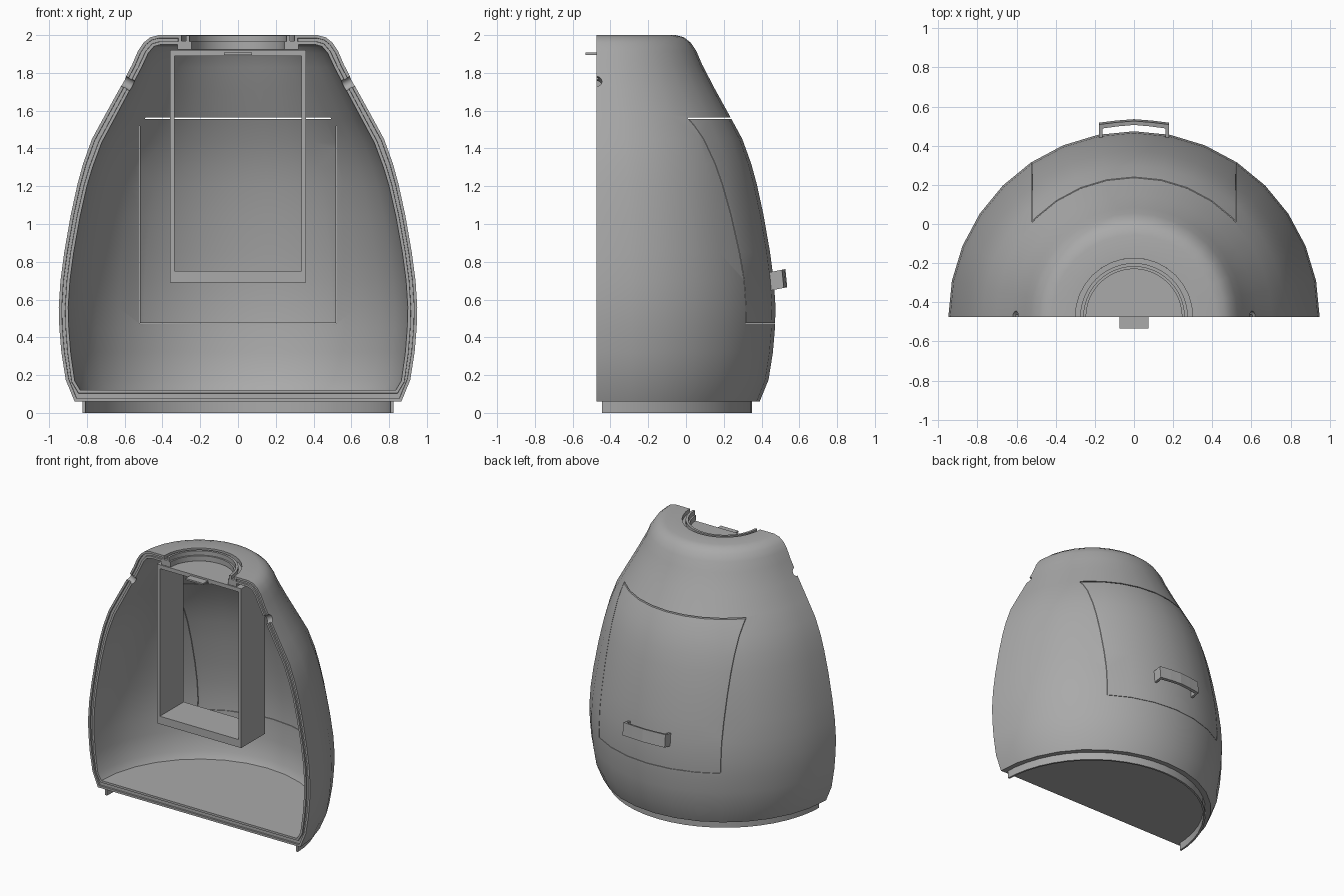
import bpy, bmesh, math
from mathutils import Vector, Matrix

if "Cube" in bpy.data.objects:
    bpy.data.objects.remove(bpy.data.objects["Cube"])

CY = -0.475  # y of the cut plane, which holds the axis of revolution
grey = bpy.data.materials.new("mid_grey")
grey.diffuse_color = (0.4, 0.4, 0.4, 1)
grey.use_nodes = True
grey.node_tree.nodes["Principled BSDF"].inputs["Base Color"].default_value = grey.diffuse_color


def finish(name, bm):
    bmesh.ops.remove_doubles(bm, verts=bm.verts, dist=1e-5)
    bmesh.ops.recalc_face_normals(bm, faces=bm.faces)
    me = bpy.data.meshes.new(name)
    bm.to_mesh(me)
    bm.free()
    ob = bpy.data.objects.new(name, me)
    bpy.context.collection.objects.link(ob)
    me.materials.append(grey)
    return ob


def half_lathe(name, profile, steps=16, groove=0):
    """Turn a closed (radius, z) outline through 180 degrees and cap both ends."""
    bm = bmesh.new()
    rings = []
    for i in range(steps + 1):
        a = math.pi * i / steps
        rings.append([bm.verts.new((r * math.cos(a), CY + r * math.sin(a), z)) for r, z in profile])
    n = len(profile)
    for a, b in zip(rings, rings[1:]):
        for j in range(n):
            k = (j + 1) % n
            if profile[j][0] + profile[k][0] > 0:
                bm.faces.new((a[j], a[k], b[k], b[j]))
    caps = [bm.faces.new(rings[0]), bm.faces.new(rings[-1])]
    bmesh.ops.remove_doubles(bm, verts=bm.verts, dist=1e-5)
    bmesh.ops.recalc_face_normals(bm, faces=bm.faces)
    if groove:
        caps = [f for f in bm.faces if all(abs(v.co.y - CY) < 1e-4 for v in f.verts)]
        bmesh.ops.inset_region(bm, faces=caps, thickness=groove, depth=0, use_even_offset=True)
        caps = [f for f in caps if f.is_valid]
        bmesh.ops.inset_region(bm, faces=caps, thickness=0.001, depth=-0.012, use_even_offset=True)
    return finish(name, bm)


def box(name, lo, hi):
    bm = bmesh.new()
    bmesh.ops.create_cube(bm, size=1)
    for v in bm.verts:
        v.co = [l + (c + 0.5) * (h - l) for c, l, h in zip(v.co, lo, hi)]
    return finish(name, bm)


def prism(name, outline, lo, hi, to_xyz):
    """Extrude a flat outline between two depths."""
    bm = bmesh.new()
    a = [bm.verts.new(to_xyz(u, v, lo)) for u, v in outline]
    b = [bm.verts.new(to_xyz(u, v, hi)) for u, v in outline]
    bm.faces.new(a)
    bm.faces.new(b)
    for i in range(len(a)):
        k = (i + 1) % len(a)
        bm.faces.new((a[i], a[k], b[k], b[i]))
    return finish(name, bm)


def cut(ob, cutter):
    cutter.hide_render = True
    m = ob.modifiers.new("cut", 'BOOLEAN')
    m.operation = 'DIFFERENCE'
    m.solver = 'EXACT'
    m.object = cutter
    bpy.context.view_layer.objects.active = ob
    bpy.ops.object.modifier_apply(modifier=m.name)
    bpy.data.objects.remove(cutter)


def smooth(ob, angle=33):
    bpy.ops.object.select_all(action='DESELECT')
    ob.select_set(True)
    bpy.context.view_layer.objects.active = ob
    bpy.ops.object.shade_smooth_by_angle(angle=math.radians(angle))


# Half shell with floor and a grooved cut edge
outer = [(0, .06), (.865, .06), (.912, .175), (.935, .32), (.946, .45), (.949, .56), (.94, .7),
         (.92, .85), (.885, 1.05), (.85, 1.21), (.82, 1.32), (.773, 1.45), (.705, 1.575),
         (.625, 1.72), (.56, 1.845), (.53, 1.915), (.50, 1.96), (.465, 1.988), (.42, 2.0), (.30, 2.0)]
inner = [(.30, 1.95), (.41, 1.95), (.445, 1.94), (.475, 1.905), (.51, 1.83), (.575, 1.705),
         (.655, 1.555), (.722, 1.43), (.77, 1.3), (.80, 1.2), (.836, 1.04), (.87, .85),
         (.89, .7), (.899, .56), (.896, .45), (.886, .32), (.865, .17), (.835, .12), (0, .12)]
shell = half_lathe("shell", outer + inner, groove=0.016)

# Door outline cut through the back wall
cut(shell, box("slot_cutter", (-.52, -.05, 1.556), (.52, .5, 1.564)))
cut(shell, box("lower_seam_cutter", (-.52, .1, .474), (.52, .6, .477)))
for s in (-1, 1):
    cut(shell, box("side_seam_cutter", (s * .52 - .0015, -.05, .475), (s * .52 + .0015, .5, 1.56)))

# Half-round vents on the cut edge
for s in (-1, 1):
    bm = bmesh.new()
    d = Vector((s * .89, 0, .46))
    mat = Matrix.Translation((s * .585, CY, 1.745)) @ d.to_track_quat('Z', 'Y').to_matrix().to_4x4()
    bmesh.ops.create_cone(bm, cap_ends=True, segments=20, radius1=.03, radius2=.03, depth=.25, matrix=mat)
    cut(shell, finish("vent_cutter", bm))
smooth(shell)

# Stepped collar in the top opening
smooth(half_lathe("top_collar", [(.245, 1.925), (.32, 1.925), (.32, 1.955), (.30, 1.97), (.275, 1.97),
                                 (.275, 1.998), (.257, 1.998), (.257, 1.965), (.245, 1.965)], 24))

# Thin base ring
smooth(half_lathe("base_ring", [(.81, 0), (.825, 0), (.825, .062), (.81, .062)], 24))
ring = bpy.data.objects["base_ring"]
cut(ring, box("ring_trim_cutter", (-1, -.6, -.1), (1, -.445, .2)))

# Open frame box behind the cut plane
frame = box("inner_frame", (-.36, CY, .69), (.36, -.185, 1.92))
cut(frame, box("frame_cutter", (-.335, -.6, .75), (.335, 0, 1.89)))

# Small tab on the frame
box("frame_tab", (-.075, -.533, 1.895), (.075, -.46, 1.907))

# Bent door handle, tilted to follow the wall
arc_out = [(-.18, .513), (-.09, .524), (0, .531), (.09, .524), (.18, .513)]
arc_in = [(x * .9, y - .02) for x, y in reversed(arc_out)]
handle = [(-.18, .43)] + arc_out + [(.18, .43), (.162, .43)] + arc_in + [(-.162, .43)]
prism("door_handle", handle, -.048, .048,
      lambda u, v, w: (u, v - .1 * w, .705 + w + (v - .49) * .2))
